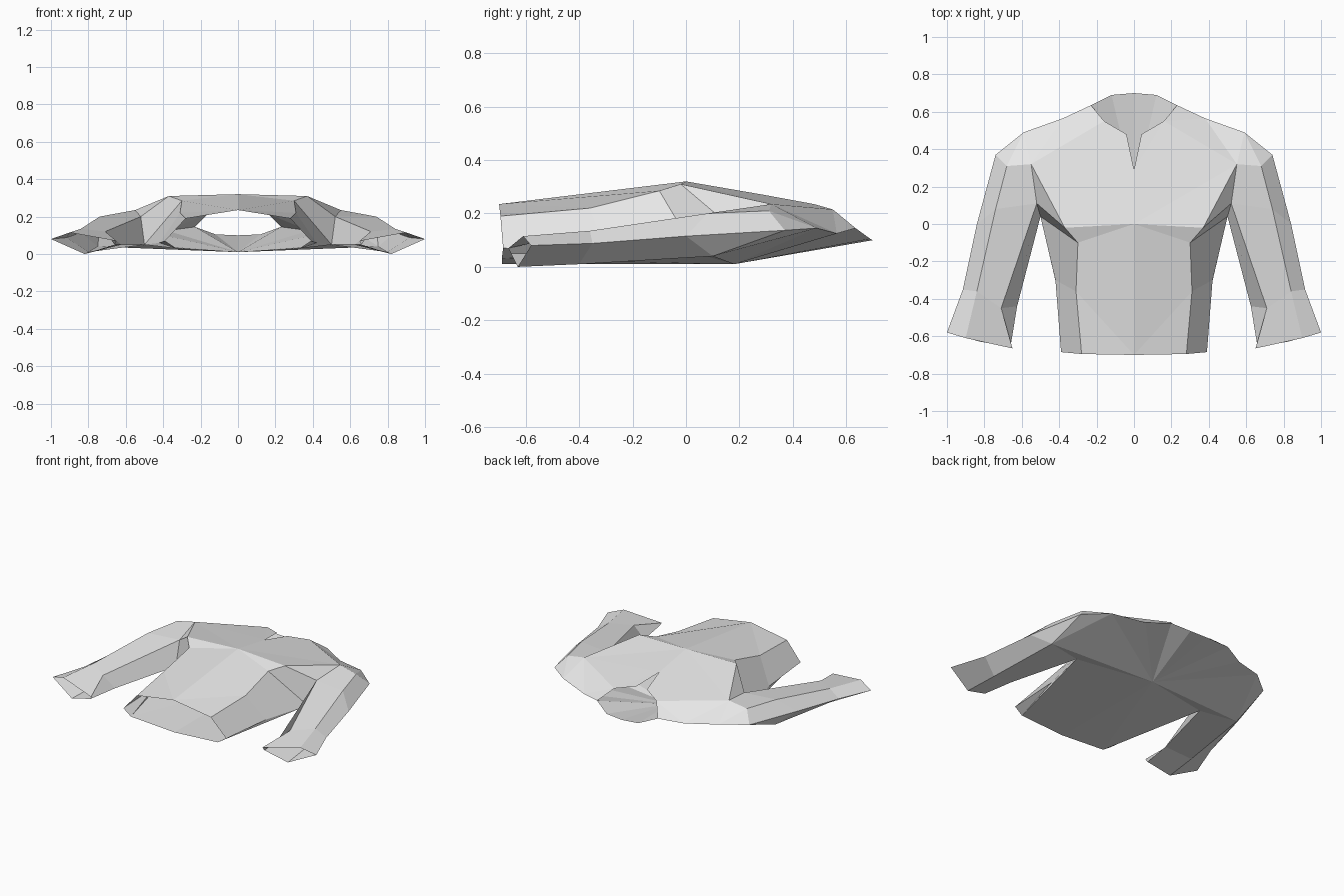
import bpy
import bmesh

default_cube = bpy.data.objects.get("Cube")
if default_cube:
    bpy.data.objects.remove(default_cube, do_unlink=True)

# Single plain cloth colour
cloth = bpy.data.materials.new("light_grey_cloth")
cloth.use_nodes = True
cloth.diffuse_color = (0.8, 0.8, 0.8, 1)
cloth.node_tree.nodes["Principled BSDF"].inputs["Base Color"].default_value = (0.8, 0.8, 0.8, 1)

# Landmarks of the left half of the garment, lying on its back
torso = {
    "hem_top": (0, -.7, .235), "hem_crease": (.28, -.695, .19),
    "hem_side": (.39, -.685, .07), "hem_under": (.33, -.69, .03),
    "hem_bottom": (0, -.69, .01), "chest": (0, 0, .32),
    "waist_crease": (.31, -.36, .22), "waist_side": (.42, -.3, .06),
    "rib_crease": (.3, -.1, .285), "chest_side": (.37, -.02, .31),
    "back": (0, .18, .01),
}
collar = {
    "notch": (0, .29, .27), "lapel": (.04, .48, .235),
    "collar_front": (.16, .55, .215), "collar_side": (.23, .635, .145),
    "nape_side": (.12, .69, .105), "nape": (0, .7, .1),
}
shoulder = {
    "shoulder_front": (.55, .32, .235), "shoulder_top": (.68, .31, .21),
    "shoulder_seam": (.38, .565, .125), "shoulder_edge": (.59, .49, .145),
    "shoulder_outer": (.74, .37, .137),
}
# Sleeve rings run outer, ridge, inner, low, under
RING = ("outer", "ridge", "inner", "low", "under")
sleeve = {
    "arm": [(.84, 0, .115), (.74, .08, .2), (.52, .11, .2), (.5, .04, .05), (.75, .1, .04)],
    "elbow": [(.915, -.35, .088), (.84, -.36, .135), (.71, -.45, .12), (.625, -.44, .05), (.8, -.4, .01)],
    "cuff": [(1, -.58, .08), (.9, -.61, .115), (.65, -.665, .07), (.66, -.655, .05), (.82, -.63, 0)],
}

# Each panel is named by its corners
front_panels = [
    "hem_top hem_crease waist_crease",
    "hem_top waist_crease rib_crease chest",
    "chest rib_crease chest_side",
    "chest chest_side shoulder_front",
    "chest shoulder_front notch",
    "notch shoulder_front collar_front",
    "notch collar_front lapel",
    "collar_front shoulder_front shoulder_seam",
    "collar_front shoulder_seam collar_side",
]
side_panels = [
    "hem_crease hem_side waist_side waist_crease",
    "waist_crease waist_side arm_low rib_crease",
    "rib_crease arm_low arm_inner chest_side",
    "chest_side arm_inner shoulder_front",
    "hem_side hem_under waist_side",
]
shoulder_panels = [
    "shoulder_front shoulder_edge shoulder_seam",
    "shoulder_front arm_inner arm_ridge shoulder_top",
    "shoulder_front shoulder_top shoulder_edge",
    "shoulder_top shoulder_outer shoulder_edge",
    "shoulder_top arm_ridge arm_outer shoulder_outer",
]
# The back fans out from one centre point, ending under the sleeve
back_rim = ["hem_bottom", "hem_under", "arm_low", "arm_under", "shoulder_edge",
            "shoulder_seam", "collar_side", "nape_side", "nape"]
back_panels = [f"back {a} {b}" for a, b in zip(back_rim, back_rim[1:])]
back_panels += [
    "hem_under arm_low waist_side",
    "arm_under shoulder_edge shoulder_outer",
    "arm_under shoulder_outer arm_outer",
]
# Sleeve tube, open at the cuff
sleeve_panels = [
    f"{start}_{a} {start}_{b} {end}_{b} {end}_{a}"
    for start, end in (("arm", "elbow"), ("elbow", "cuff"))
    for a, b in zip(RING, RING[1:] + RING[:1])
]

bm = bmesh.new()
verts = {}
for group in (torso, collar, shoulder):
    for name, co in group.items():
        verts[name] = bm.verts.new(co)
for ring, points in sleeve.items():
    for side, co in zip(RING, points):
        verts[f"{ring}_{side}"] = bm.verts.new(co)

for panels in (front_panels, side_panels, shoulder_panels, back_panels, sleeve_panels):
    for corners in panels:
        bm.faces.new([verts[name] for name in corners.split()])

# Mirror the half and weld it down the middle
copy = bmesh.ops.duplicate(bm, geom=bm.verts[:] + bm.edges[:] + bm.faces[:])["geom"]
for item in copy:
    if isinstance(item, bmesh.types.BMVert):
        item.co.x = -item.co.x
bmesh.ops.remove_doubles(bm, verts=bm.verts[:], dist=0.0005)

# Point every face outward, judged from the chest
bmesh.ops.recalc_face_normals(bm, faces=bm.faces[:])
bm.normal_update()
top_face = max(bm.faces, key=lambda f: f.calc_center_median().z)
if top_face.normal.z < 0:
    bmesh.ops.reverse_faces(bm, faces=bm.faces[:])

mesh = bpy.data.meshes.new("shirt")
bm.to_mesh(mesh)
bm.free()
mesh.materials.append(cloth)
shirt = bpy.data.objects.new("shirt", mesh)
bpy.context.collection.objects.link(shirt)
